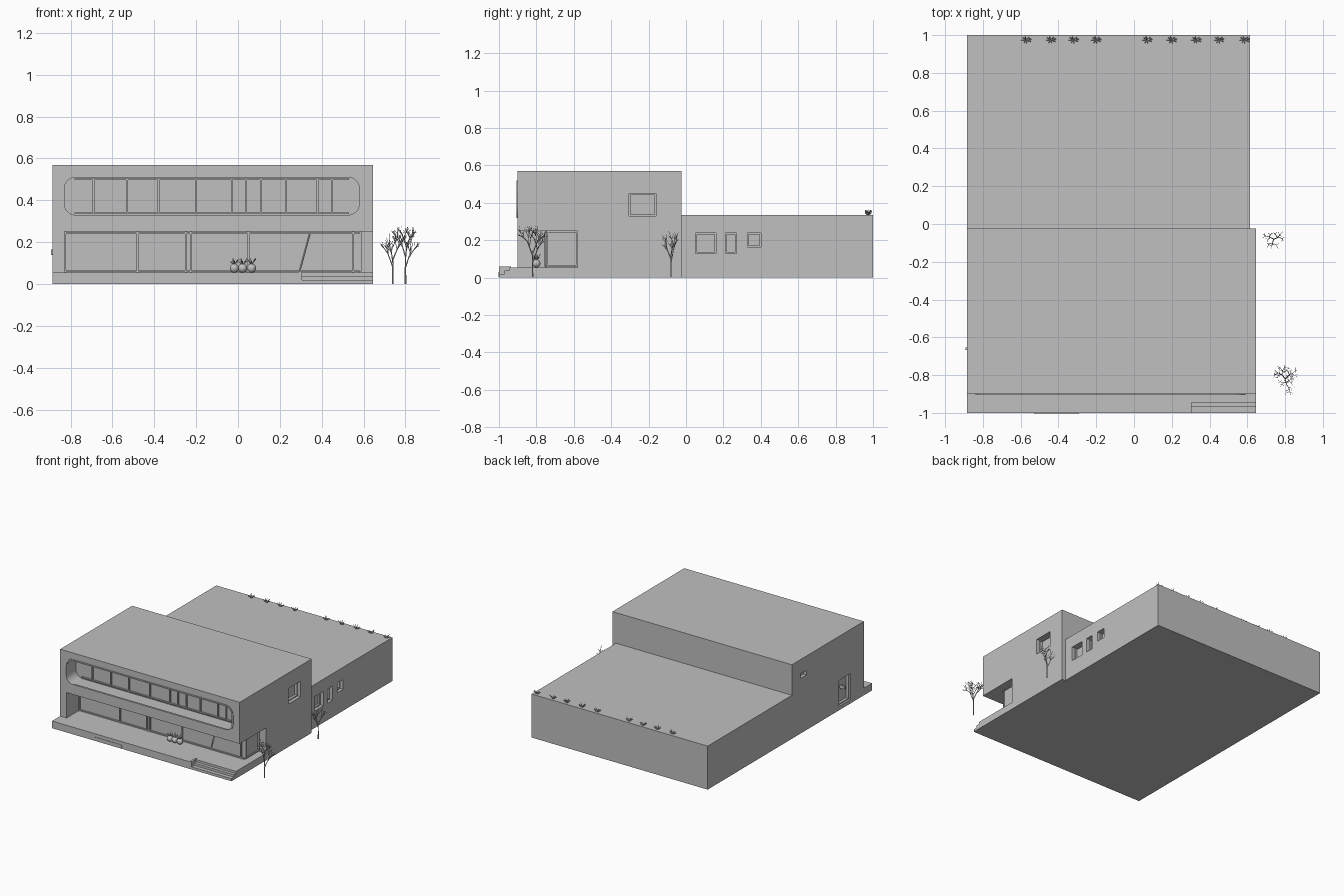
import bpy, bmesh, math, random
from mathutils import Vector

random.seed(4)
cube = bpy.data.objects.get("Cube")
if cube:
    bpy.data.objects.remove(cube)

grey = bpy.data.materials.new("plain grey")
grey.use_nodes = True
COLOUR = (0.53, 0.53, 0.53, 1)
grey.diffuse_color = COLOUR
grey.node_tree.nodes["Principled BSDF"].inputs["Base Color"].default_value = COLOUR


def finish(name, bm):
    mesh = bpy.data.meshes.new(name)
    bmesh.ops.recalc_face_normals(bm, faces=bm.faces)
    bm.to_mesh(mesh)
    bm.free()
    mesh.materials.append(grey)
    obj = bpy.data.objects.new(name, mesh)
    bpy.context.collection.objects.link(obj)
    return obj


def add_box(bm, x, y, z):
    verts = bmesh.ops.create_cube(bm, size=1)["verts"]
    for v in verts:
        v.co = Vector([(r[0] + r[1]) / 2 + c * (r[1] - r[0])
                       for r, c in zip((x, y, z), v.co)])


def box(name, x, y, z):
    bm = bmesh.new()
    add_box(bm, x, y, z)
    return finish(name, bm)


def rounded_slot(name, x, y, z, radius):
    """Rounded rectangle in the xz plane, extruded along y."""
    bm = bmesh.new()
    ring = []
    corners = [(x[1], z[1]), (x[0], z[1]), (x[0], z[0]), (x[1], z[0])]
    for i, (cx, cz) in enumerate(corners):
        cx += radius if cx == x[0] else -radius
        cz += radius if cz == z[0] else -radius
        for k in range(9):
            a = math.pi / 2 * (i + k / 8)
            ring.append(bm.verts.new((cx + radius * math.cos(a), y[0],
                                      cz + radius * math.sin(a))))
    face = bm.faces.new(ring)
    out = bmesh.ops.extrude_face_region(bm, geom=[face])["geom"]
    bmesh.ops.translate(bm, vec=(0, y[1] - y[0], 0),
                        verts=[g for g in out if isinstance(g, bmesh.types.BMVert)])
    return finish(name, bm)


def cut(target, cutters):
    for c in cutters:
        mod = target.modifiers.new("opening", "BOOLEAN")
        mod.operation, mod.solver, mod.object = "DIFFERENCE", "EXACT", c
    deps = bpy.context.evaluated_depsgraph_get()
    mesh = bpy.data.meshes.new_from_object(target.evaluated_get(deps))
    target.modifiers.clear()
    target.data = mesh
    for c in cutters:
        bpy.data.objects.remove(c)


def side_frame(name, x, y, z, t=0.008):
    """Window frame lying in the yz plane."""
    bm = bmesh.new()
    for yy in (y[0], y[1] - t):
        add_box(bm, x, (yy, yy + t), z)
    for zz in (z[0], z[1] - t):
        add_box(bm, x, (y[0] + t, y[1] - t), (zz, zz + t))
    finish(name, bm)


def add_rod(bm, a, b, r1, r2, sides=5):
    d = b - a
    verts = bmesh.ops.create_cone(bm, cap_ends=True, segments=sides, radius1=r1,
                                  radius2=r2, depth=d.length)["verts"]
    turn = d.to_track_quat("Z", "Y")
    for v in verts:
        v.co = turn @ v.co + (a + b) / 2


# Front block with the sheltered corner, window band and side openings
front_block = box("front_block", (-.885, .645), (-.9, -.025), (0, .57))
cut(front_block, [
    box("terrace_cut", (-.83, .8), (-1.1, -.745), (.055, .25)),
    box("corner_cut", (.58, .8), (-.75, -.58), (.055, .25)),
    rounded_slot("band_cut", (-.835, .585), (-1, -.78), (.325, .515), .06),
    box("side_window_cut", (.6, .8), (-.305, -.16), (.33, .45)),
    box("left_door_cut", (-1, -.85), (-.74, -.6), (.03, .23)),
    box("left_vent_cut", (-1, -.86), (-.2, -.13), (.425, .46)),
])

# Lower rear block and its three windows
rear_block = box("rear_block", (-.885, .615), (-.025, 1), (0, .335))
rear_windows = [((.05, .16), (.13, .24)), ((.21, .27), (.13, .24)), ((.33, .4), (.165, .24))]
cut(rear_block, [box("rear_cut", (.575, .8), y, z) for y, z in rear_windows])
for y, z in rear_windows:
    side_frame("rear_window_frame", (.575, .59), y, z)
side_frame("upper_side_window_frame", (.6, .62), (-.305, -.16), (.33, .45))
side_frame("left_door_frame", (-.87, -.85), (-.74, -.6), (.03, .23))
box("left_door_handle", (-.893, -.85), (-.667, -.655), (.14, .165))

# Rim around the long window
rim = rounded_slot("window_rim", (-.84, .59), (-.905, -.89), (.32, .52), .065)
cut(rim, [rounded_slot("rim_cut", (-.83, .58), (-1, -.8), (.33, .51), .055)])

# Long window bars
bm = bmesh.new()
for x in (-.69, -.53, -.38, -.2, -.03, .04, .11, .23, .38, .45):
    add_box(bm, (x - .004, x + .004), (-.792, -.778), (.335, .505))
for z in (.335, .497):
    add_box(bm, (-.78, .53), (-.792, -.778), (z, z + .008))
finish("long_window_bars", bm)

# Ground floor glazing bars along the front
bm = bmesh.new()
for x in (-.825, -.48, -.25, -.225, .05, .55):
    add_box(bm, (x - .004, x + .004), (-.755, -.743), (.055, .25))
for z in (.057, .24):
    add_box(bm, (-.83, .58), (-.755, -.743), (z, z + .008))
add_rod(bm, Vector((.295, -.752, .06)), Vector((.345, -.752, .245)), .004, .004)
finish("ground_window_bars", bm)
side_frame("corner_window_frame", (.578, .59), (-.745, -.58), (.06, .25))

# Terrace with a stepped notch at its corner
terrace = box("terrace", (-.885, .645), (-1, -.9), (0, .055))
cut(terrace, [box("step_cut", (.305, .8), (-1.1, -.945), (.038, .2)),
              box("low_step_cut", (.305, .8), (-1.1, -.97), (.02, .2))])
box("step_kerb", (.29, .305), (-1, -.935), (0, .06))
rounded_slot("terrace_panel", (-.53, -.29), (-1.003, -.995), (.004, .03), .012)

# Planters with round pots and leaf sprigs
for x in (-.018, .022, .065):
    bm = bmesh.new()
    bmesh.ops.create_uvsphere(bm, u_segments=14, v_segments=8, radius=.022)
    bmesh.ops.translate(bm, vec=(x, -.8, .076), verts=bm.verts)
    pot = finish("pot", bm)
    pot.data.shade_smooth()
    bm = bmesh.new()
    for i in range(9):
        a = i * 2.4
        tip = Vector((.022 * math.cos(a), .022 * math.sin(a), random.uniform(.015, .035)))
        base = Vector((x, -.8, .092))
        add_rod(bm, base, base + tip, .003, .001, 4)
    finish("pot_plant", bm)

# Small tufts along the rear roof edge
bm = bmesh.new()
for x in (-.57, -.44, -.32, -.2, .07, .2, .33, .45, .585):
    base = Vector((x, .975, .333))
    for i in range(9):
        a = i * 2.4
        tip = base + Vector((.027 * math.cos(a), .018 * math.sin(a), random.uniform(.012, .03)))
        add_rod(bm, base, tip, .003, .0015, 4)
finish("roof_tufts", bm)


# Bare garden trees
def grow(bm, start, direction, length, radius, level):
    end = start + direction * length
    add_rod(bm, start, end, radius, radius * .7)
    if level == 0:
        return
    for k in range(3):
        a = random.uniform(0, 1.2) + k * math.tau / 3
        spread = Vector((math.cos(a), math.sin(a), random.uniform(-.1, .4)))
        new = (direction * .9 + spread * .85).normalized()
        origin = start.lerp(end, random.uniform(.55, 1))
        grow(bm, origin, new, length * random.uniform(.6, .8), radius * .68, level - 1)


def tree(name, x, y, height, width, levels):
    bm = bmesh.new()
    grow(bm, Vector((0, 0, 0)), Vector((0, 0, 1)), .1, .006, levels)
    top = max(v.co.z for v in bm.verts)
    reach = max(max(abs(v.co.x), abs(v.co.y)) for v in bm.verts)
    for v in bm.verts:
        s = width / reach
        v.co = (x + v.co.x * s, y + v.co.y * s, max(0, v.co.z * height / top))
    finish(name, bm)


tree("front_tree", .8, -.82, .28, .085, 4)
tree("side_tree", .74, -.08, .25, .06, 3)
